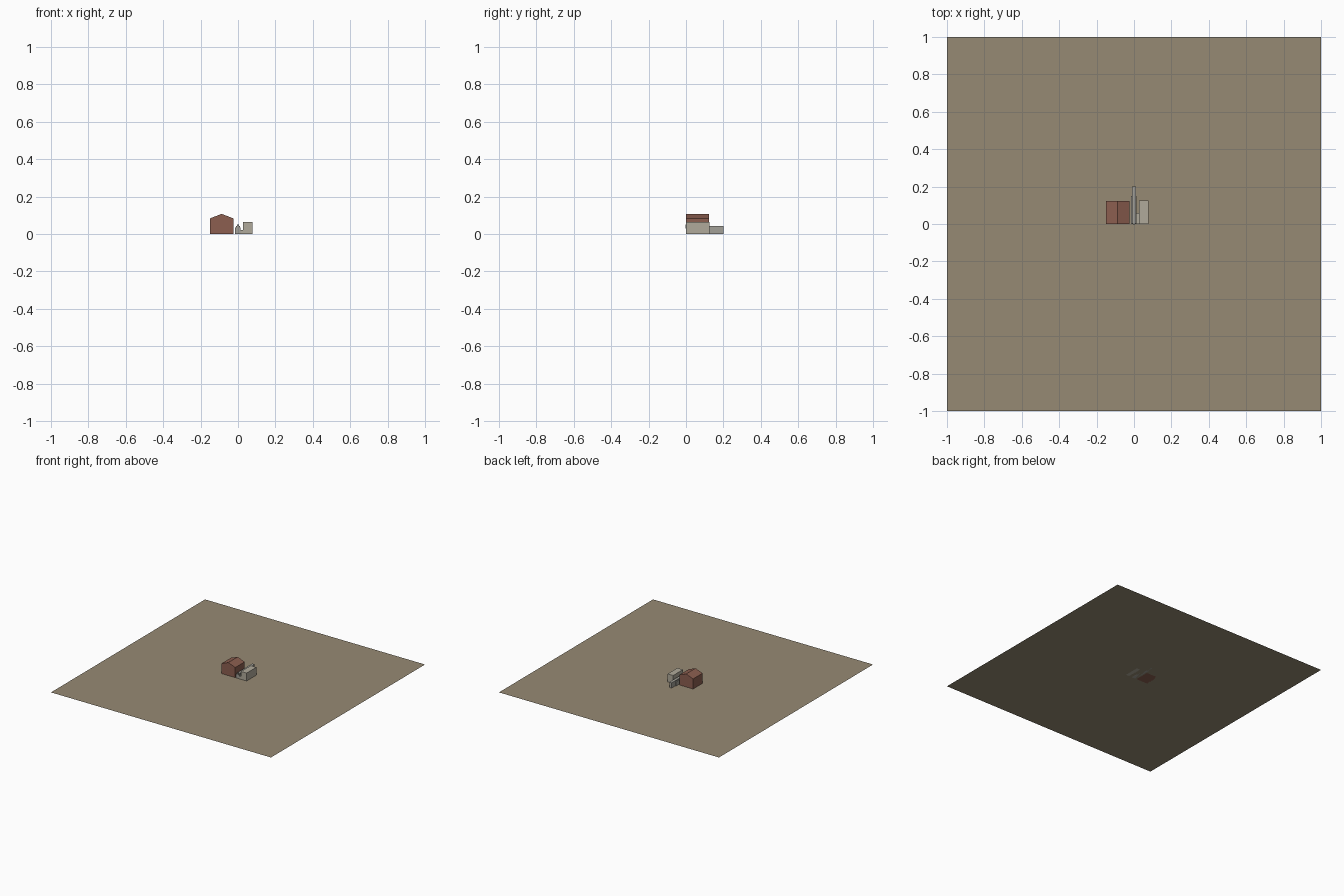
import bpy

if "Cube" in bpy.data.objects:
    bpy.data.objects.remove(bpy.data.objects["Cube"])


def material(name, rgb):
    m = bpy.data.materials.new(name)
    m.diffuse_color = (*rgb, 1.0)
    m.use_nodes = True
    m.node_tree.nodes["Principled BSDF"].inputs["Base Color"].default_value = m.diffuse_color
    return m


EARTH = material("earth", (0.305, 0.254, 0.174))
BRICK = material("brick red", (0.262, 0.114, 0.080))
STONE = material("pale stone", (0.434, 0.402, 0.328))
GREY = material("grey stone", (0.36, 0.35, 0.31))


def mesh_object(name, verts, faces, mat):
    me = bpy.data.meshes.new(name)
    me.from_pydata(verts, [], faces)
    me.materials.append(mat)
    ob = bpy.data.objects.new(name, me)
    bpy.context.collection.objects.link(ob)
    return ob


def extrude_y(name, profile, y0, y1, mat):
    """Closed prism from an x-z profile (counter-clockwise seen from the front)."""
    n = len(profile)
    verts = [(x, y, z) for y in (y0, y1) for x, z in profile]
    faces = [tuple(range(n)), tuple(range(2 * n - 1, n - 1, -1))]
    faces += [(i, i + n, (i + 1) % n + n, (i + 1) % n) for i in range(n)]
    return mesh_object(name, verts, faces, mat)


def block(name, x0, x1, y0, y1, z0, z1, mat):
    return extrude_y(name, [(x0, z0), (x1, z0), (x1, z1), (x0, z1)], y0, y1, mat)


# Ground: two flat halves meeting along the middle
for name, y0, y1 in (("ground_front", -1, 0), ("ground_back", 0, 1)):
    mesh_object(name, [(-1, y0, 0), (1, y0, 0), (1, y1, 0), (-1, y1, 0)],
                [(0, 1, 2, 3)], EARTH)

# Gabled house
extrude_y("gabled_house",
          [(-0.15, 0), (-0.025, 0), (-0.025, 0.083), (-0.0875, 0.107), (-0.15, 0.083)],
          0.0, 0.122, BRICK)

# Tall flat-roofed building
block("flat_building", 0.028, 0.078, 0.0, 0.126, 0, 0.065, STONE)

# Narrow middle building: low base, long raised spine and front cap
block("middle_base", -0.016, 0.014, 0.0, 0.15, 0, 0.034, GREY)
block("middle_spine", -0.010, 0.012, 0.002, 0.20, 0, 0.043, GREY)
block("front_cap", -0.005, 0.005, -0.004, 0.006, 0.030, 0.049, GREY)

# Low link between the middle and the flat building
block("low_link", 0.014, 0.028, 0.0, 0.06, 0, 0.022, STONE)
